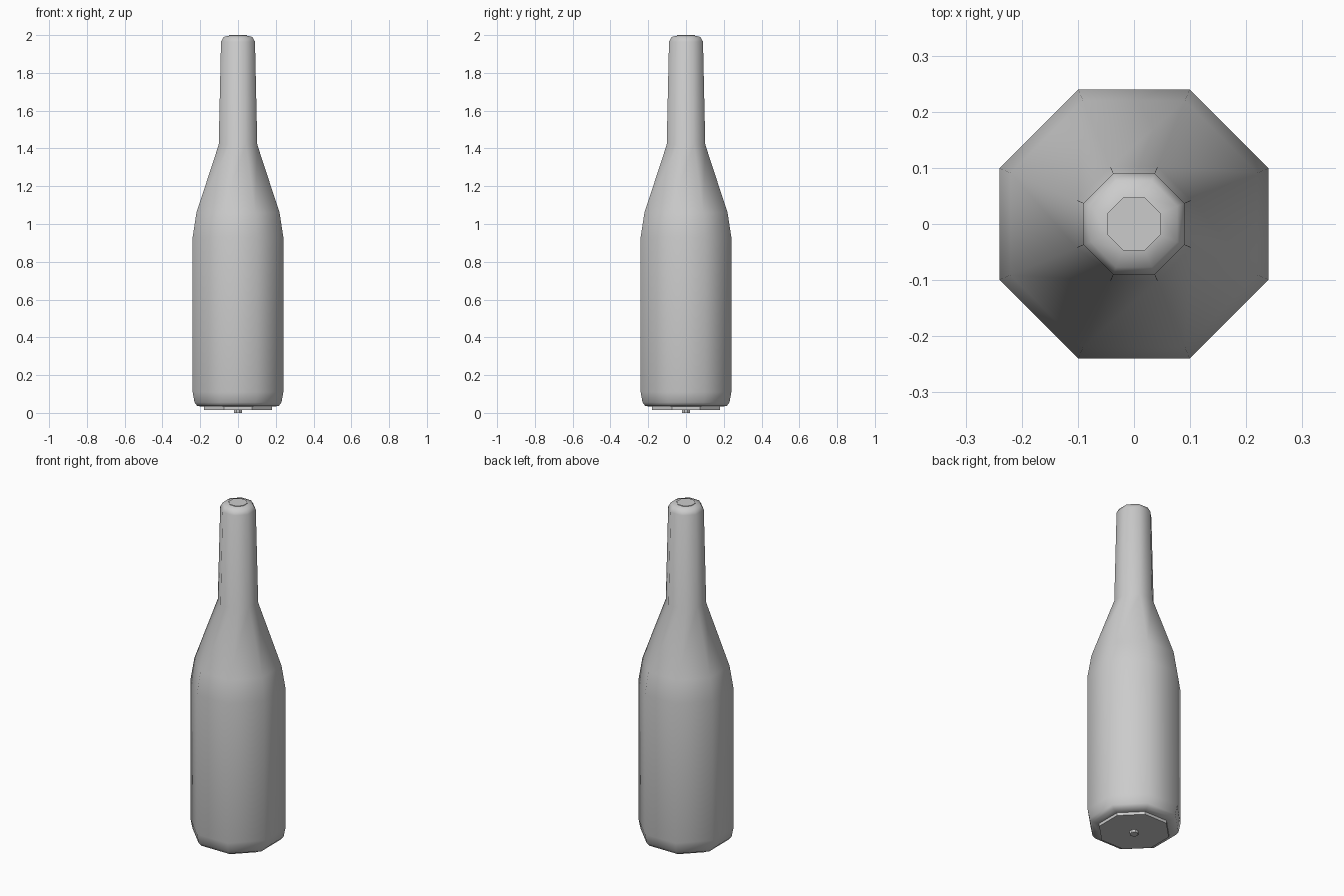
import bpy, bmesh, math

SIDES = 8

old = bpy.data.objects.get("Cube")
if old:
    bpy.data.objects.remove(old, do_unlink=True)

glass = bpy.data.materials.new("grey_glass")
glass.use_nodes = True
colour = (0.6, 0.6, 0.6, 1)
glass.diffuse_color = colour
glass.node_tree.nodes["Principled BSDF"].inputs["Base Color"].default_value = colour


def lathe(name, profile, smooth=True):
    """Octagonal solid from (flat-to-centre distance, height) pairs, bottom to top."""
    bm = bmesh.new()
    rings = []
    for apothem, z in profile:
        r = apothem / math.cos(math.pi / SIDES)
        rings.append([bm.verts.new((r * math.cos((i + 0.5) * math.tau / SIDES),
                                    r * math.sin((i + 0.5) * math.tau / SIDES), z))
                      for i in range(SIDES)])
    for low, high in zip(rings, rings[1:]):
        for i in range(SIDES):
            j = (i + 1) % SIDES
            bm.faces.new((low[i], low[j], high[j], high[i])).smooth = smooth
    # Flat end caps with crisp rims
    for ring in (list(reversed(rings[0])), rings[-1]):
        cap = bm.faces.new(ring)
        cap.smooth = False
        for edge in cap.edges:
            edge.smooth = False
    mesh = bpy.data.meshes.new(name)
    bm.to_mesh(mesh)
    bm.free()
    mesh.materials.append(glass)
    obj = bpy.data.objects.new(name, mesh)
    bpy.context.collection.objects.link(obj)
    return obj


# Body, shoulder, neck and rounded lip
lathe("bottle_body", [(0.18, 0.033), (0.215, 0.036), (0.23, 0.055), (0.24, 0.11),
                      (0.24, 0.93), (0.22, 1.06), (0.102, 1.42),
                      (0.09, 1.965), (0.077, 1.99), (0.047, 1.997)])

# Mouth cap, base plate and the small nub beneath it
lathe("mouth_cap", [(0.047, 1.99), (0.047, 2.0)], smooth=False)
lathe("base_plate", [(0.18, 0.016), (0.18, 0.034)], smooth=False)
lathe("base_nub", [(0.022, 0.0), (0.022, 0.017)], smooth=False)
